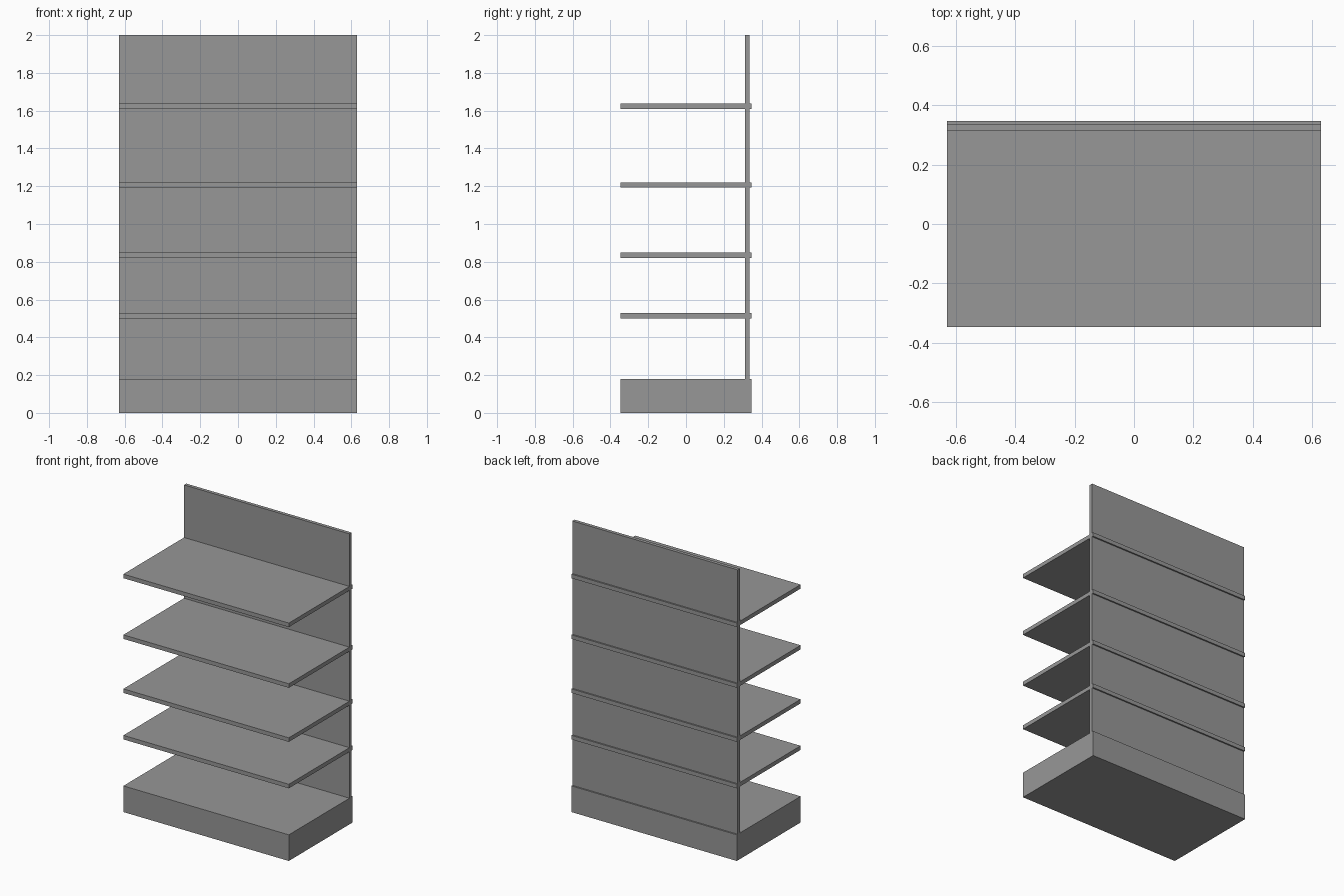
import bpy

# Remove the default cube
cube = bpy.data.objects.get("Cube")
if cube:
    bpy.data.objects.remove(cube, do_unlink=True)

# Single flat grey finish
grey = bpy.data.materials.new("mid_grey")
grey.use_nodes = True
colour = (0.31, 0.31, 0.31, 1.0)
grey.diffuse_color = colour
grey.node_tree.nodes["Principled BSDF"].inputs["Base Color"].default_value = colour

HALF_WIDTH = 0.63
HALF_DEPTH = 0.347


def board(name, y0, y1, z0, z1):
    """Full-width box between the given depth and height limits."""
    bpy.ops.mesh.primitive_cube_add(size=1, location=(0, (y0 + y1) / 2, (z0 + z1) / 2))
    obj = bpy.context.object
    obj.name = obj.data.name = name
    obj.scale = (2 * HALF_WIDTH, y1 - y0, z1 - z0)
    bpy.ops.object.transform_apply(location=False, rotation=False, scale=True)
    obj.data.materials.append(grey)
    return obj


# Plinth and upright back panel
board("base_plinth", -HALF_DEPTH, HALF_DEPTH, 0, 0.18)
board("back_panel", 0.313, 0.337, 0.18, 2.0)

# Shelves, which pass through the panel and stand slightly proud behind it
for number, bottom in enumerate((0.5, 0.82, 1.192, 1.61), start=1):
    board(f"shelf_{number}", -HALF_DEPTH, HALF_DEPTH, bottom, bottom + 0.028)
